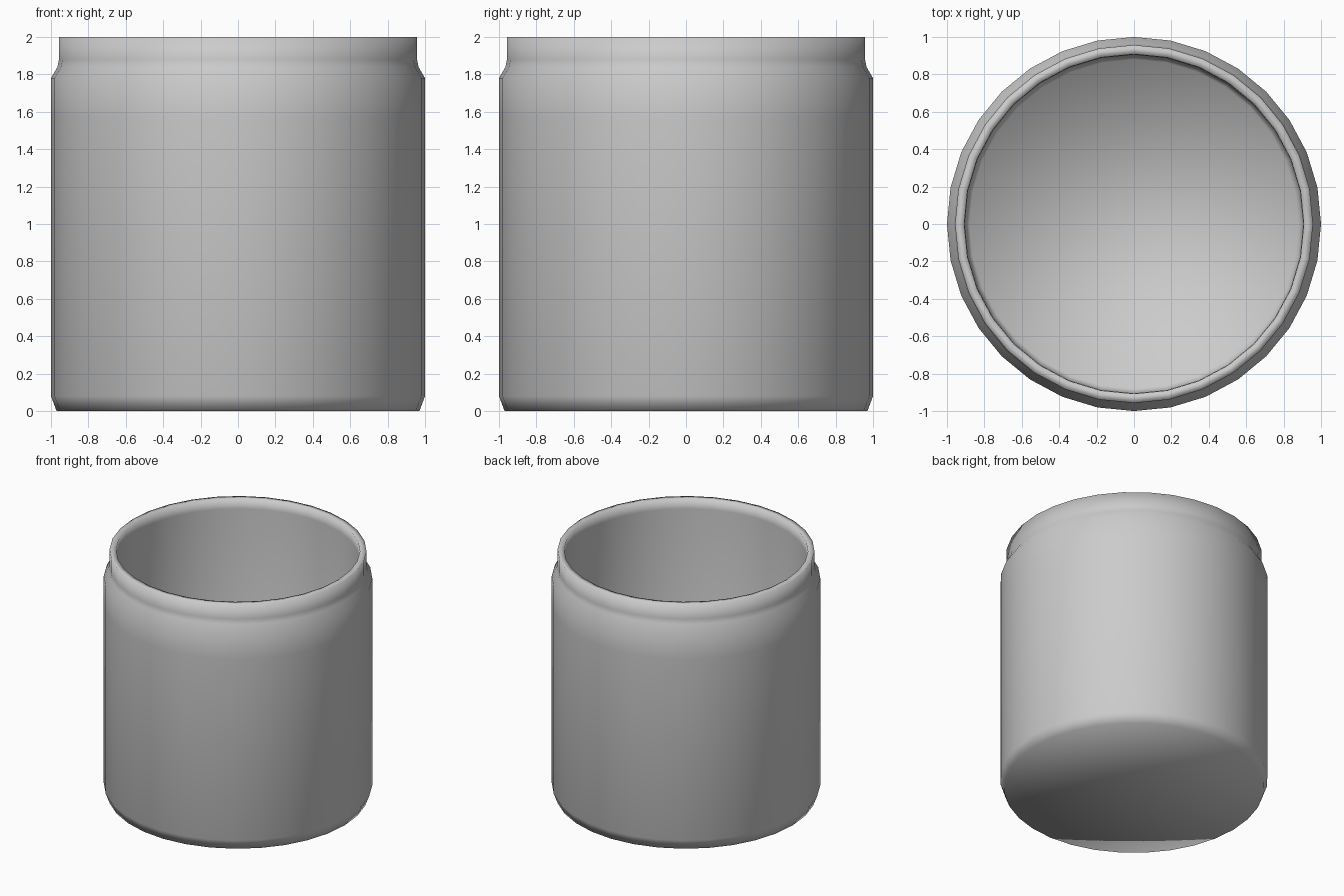
import bpy, bmesh, math

if "Cube" in bpy.data.objects:
    bpy.data.objects.remove(bpy.data.objects["Cube"])

SIDES = 32

# closed-bottom jar section (radius, height): outside up, over the rim, down the straight bore
PROFILE = [
    (0.97, 0.0), (1.0, 0.08), (1.0, 1.57), (1.0, 1.78), (0.965, 1.84), (0.957, 1.88), (0.957, 2.0),
    (0.908, 2.0), (0.905, 1.92), (0.905, 0.15), (0.88, 0.08),
]


def revolve(name, profile, sides):
    bm = bmesh.new()
    rings = []
    for r, z in profile:
        rings.append([bm.verts.new((r * math.cos(2 * math.pi * i / sides),
                                    r * math.sin(2 * math.pi * i / sides), z))
                      for i in range(sides)])
    for a, b in zip(rings, rings[1:]):
        for i in range(sides):
            j = (i + 1) % sides
            bm.faces.new((a[i], a[j], b[j], b[i]))
    # underside fan and inner floor
    centre = bm.verts.new((0, 0, profile[0][1]))
    for i in range(sides):
        bm.faces.new((rings[0][(i + 1) % sides], rings[0][i], centre))
    bm.faces.new(rings[-1])
    for f in bm.faces:
        f.smooth = True
    bmesh.ops.recalc_face_normals(bm, faces=bm.faces)
    mesh = bpy.data.meshes.new(name)
    bm.to_mesh(mesh)
    bm.free()
    obj = bpy.data.objects.new(name, mesh)
    bpy.context.collection.objects.link(obj)
    return obj


revolve("jar_body", PROFILE, SIDES)
